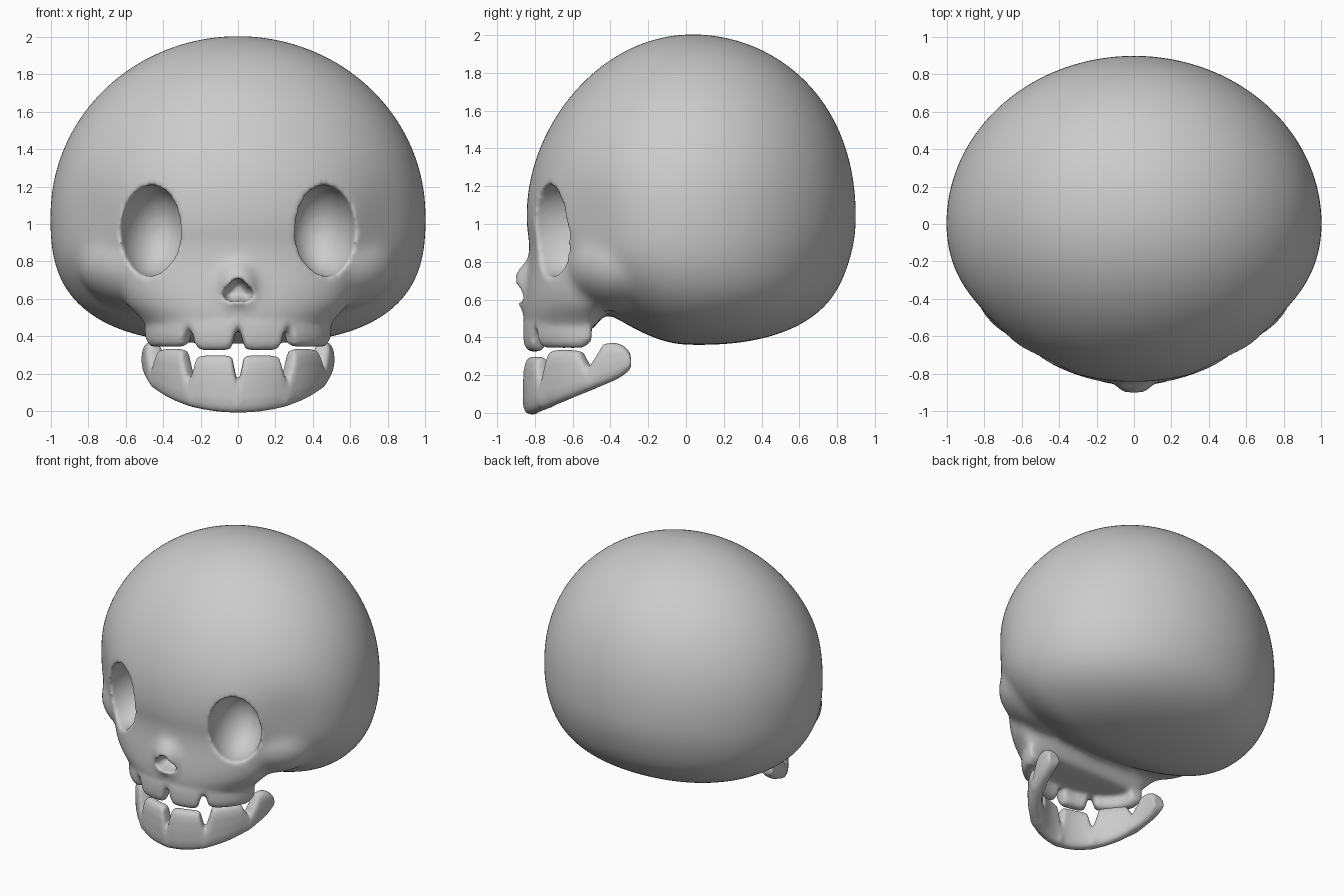
import bpy, bmesh
from math import sin, cos, pi, radians, sqrt, exp
from mathutils import Matrix

if "Cube" in bpy.data.objects:
    bpy.data.objects.remove(bpy.data.objects["Cube"])


def make_object(name, bm):
    bmesh.ops.recalc_face_normals(bm, faces=bm.faces[:])
    me = bpy.data.meshes.new(name)
    bm.to_mesh(me)
    bm.free()
    ob = bpy.data.objects.new(name, me)
    bpy.context.scene.collection.objects.link(ob)
    return ob


def modify(ob, kind, **settings):
    m = ob.modifiers.new(kind.lower(), kind)
    for key, value in settings.items():
        setattr(m, key, value)
    bpy.ops.object.select_all(action='DESELECT')
    bpy.context.view_layer.objects.active = ob
    ob.select_set(True)
    bpy.ops.object.modifier_apply(modifier=m.name)


def fuse(ob, voxel, smooth):
    modify(ob, 'REMESH', mode='VOXEL', voxel_size=voxel, use_smooth_shade=True)
    modify(ob, 'SMOOTH', factor=0.5, iterations=smooth)


def ellipsoid(bm, loc, radii, yaw=0, pitch=0, roll=0):
    mat = (Matrix.Translation(loc) @ Matrix.Rotation(radians(yaw), 4, 'Z')
           @ Matrix.Rotation(radians(pitch), 4, 'X') @ Matrix.Rotation(radians(roll), 4, 'Y')
           @ Matrix.Diagonal((*radii, 1)))
    bmesh.ops.create_uvsphere(bm, u_segments=48, v_segments=32, radius=1, matrix=mat)


def loft(bm, rings):
    rows = [[bm.verts.new(p) for p in ring] for ring in rings]
    n = len(rows[0])
    for a, b in zip(rows, rows[1:]):
        for i in range(n):
            bm.faces.new((a[i], a[(i + 1) % n], b[(i + 1) % n], b[i]))
    bm.faces.new(rows[0][::-1])
    bm.faces.new(rows[-1])


def spow(v, p):
    return abs(v) ** p * (1 if v >= 0 else -1)


def step(v, a, b):
    t = max(0, min(1, (v - a) / (b - a)))
    return t * t * (3 - 2 * t)


def tooth_gap(a, gaps):
    # depth of the V-shaped gaps at arch angle a, plus rounded tooth corners
    return max(d * max(0, 1 - abs(a - g) / w) ** 0.9 + 0.025 * max(0, 1 - abs(a - g) / (2.5 * w)) ** 2
               for g, w, d in gaps)


def dental_arch(bm, rx, ry, yc, thick, top, bottom):
    # horseshoe band whose top and bottom edges are functions of angle and y
    rings = []
    for k in range(-180, 181):
        a = k / 2
        s, c = sin(radians(a)), cos(radians(a))
        y_edge = yc - ry * c
        hi, lo = top(abs(a), y_edge), bottom(abs(a), y_edge)
        ring = []
        for i in range(16):
            f = 2 * pi * i / 16
            off = thick / 2 * (1 - spow(cos(f), 0.7))
            z = (hi + lo) / 2 + (hi - lo) / 2 * spow(sin(f), 0.7)
            ring.append(((rx - off) * s, yc - (ry - off) * c, z))
        rings.append(ring)
    loft(bm, rings)


# cranium: sphere with a fuller underside, raised towards the face, dented temples
bm = bmesh.new()
for v in bmesh.ops.create_uvsphere(bm, u_segments=96, v_segments=64, radius=1)['verts']:
    x, y, z = v.co
    n = 2.0 if z > 0 else 2.3 + 0.45 * x * x / (x * x + y * y + 1e-6)
    s = (sqrt(x * x + y * y) ** n + abs(z) ** n) ** (-1 / n)
    x, y, z = x * s, y * s, z * s
    y = y * (0.9 if y > 0 else 0.845) + (0.035 * step(z, 0, 1) if z > 0 else 0.06 * step(-z, 0.3, 1))
    z *= 0.96 if z > 0 else 0.685 * (1 - 0.18 * step(-y, 0, 0.6))
    x, z = x * 1.004, 1.045 + z
    dent = 1 - 0.035 * exp(-((abs(x) - 0.76) ** 2 + (y + 0.52) ** 2 + (z - 1.0) ** 2) / 0.06)
    v.co = (x * dent, y * dent, z)

# face block between the brow and the upper jaw: z, half width, front, back
rings = []
for z, a, front, back in ((0.43, 0.48, 0.345, 0.0), (0.5, 0.53, 0.36, 0.05), (0.56, 0.59, 0.36, 0.1),
                          (0.65, 0.63, 0.35, 0.2), (0.8, 0.64, 0.33, 0.2),
                          (1.0, 0.6, 0.33, 0.2), (1.15, 0.5, 0.33, 0.2), (1.3, 0.3, 0.3, 0.2)):
    rings.append([(a * cos(t), -0.5 + (back if sin(t) > 0 else front) * sin(t), z)
                  for t in (2 * pi * i / 64 for i in range(64))])
loft(bm, rings)

# cheekbones and nose hump
for sx in (-1, 1):
    ellipsoid(bm, (sx * 0.46, -0.31, 0.79), (0.4, 0.34, 0.26))
ellipsoid(bm, (0, -0.815, 0.68), (0.11, 0.105, 0.14), pitch=-15)
skull = make_object("skull", bm)
fuse(skull, 0.016, 40)

# cutters: eye sockets and inverted-heart nose opening
bm = bmesh.new()
for sx in (-1, 1):
    ellipsoid(bm, (sx * 0.457, -0.68, 0.965), (0.178, 0.25, 0.245), yaw=sx * 12, pitch=-6, roll=-sx * 4)
    ellipsoid(bm, (sx * 0.037, -0.87, 0.625), (0.047, 0.13, 0.042), roll=-sx * 25)
ellipsoid(bm, (0, -0.87, 0.66), (0.047, 0.13, 0.052))
cutter = make_object("socket_cutter", bm)
fuse(cutter, 0.012, 3)

# upper teeth
bm = bmesh.new()
dental_arch(bm, 0.5, 0.365, -0.5, 0.1,
            top=lambda a, y: 0.52 - 0.03 * step(a, 70, 90),
            bottom=lambda a, y: (0.322 if a < 33 else 0.342) + 0.03 * step(a, 80, 90)
            + tooth_gap(a, ((0, 4.5, 0.12), (33, 5, 0.12))))
teeth = make_object("upper_teeth", bm)

modify(skull, 'BOOLEAN', operation='DIFFERENCE', object=cutter, solver='EXACT')
modify(skull, 'BOOLEAN', operation='UNION', object=teeth, solver='EXACT')
fuse(skull, 0.0145, 9)
for helper in (cutter, teeth):
    bpy.data.objects.remove(helper)


# lower jaw with its own row of teeth and rounded, raised rear ends
def end_round(y):
    t = max(0, min(1, (y + 0.41) / 0.12))
    return 1 - sqrt(1 - t * t)


def jaw_top(a, y):
    height = 0.3 if a < 32 else 0.335 if a < 67 else 0.375
    return height - 0.09 * end_round(y) - tooth_gap(a, ((0, 3.8, 0.13), (32, 5, 0.13), (67, 7, 0.09)))


def jaw_bottom(a, y):
    return -0.008 + 0.2 * (y + 0.86) / 0.53 + 0.04 * end_round(y)


bm = bmesh.new()
dental_arch(bm, 0.517, 0.575, -0.29, 0.1, jaw_top, jaw_bottom)
jaw = make_object("lower_jaw", bm)
fuse(jaw, 0.01, 7)

for ob in (skull, jaw):
    ob.data.polygons.foreach_set("use_smooth", [True] * len(ob.data.polygons))
    ob.data.update()
